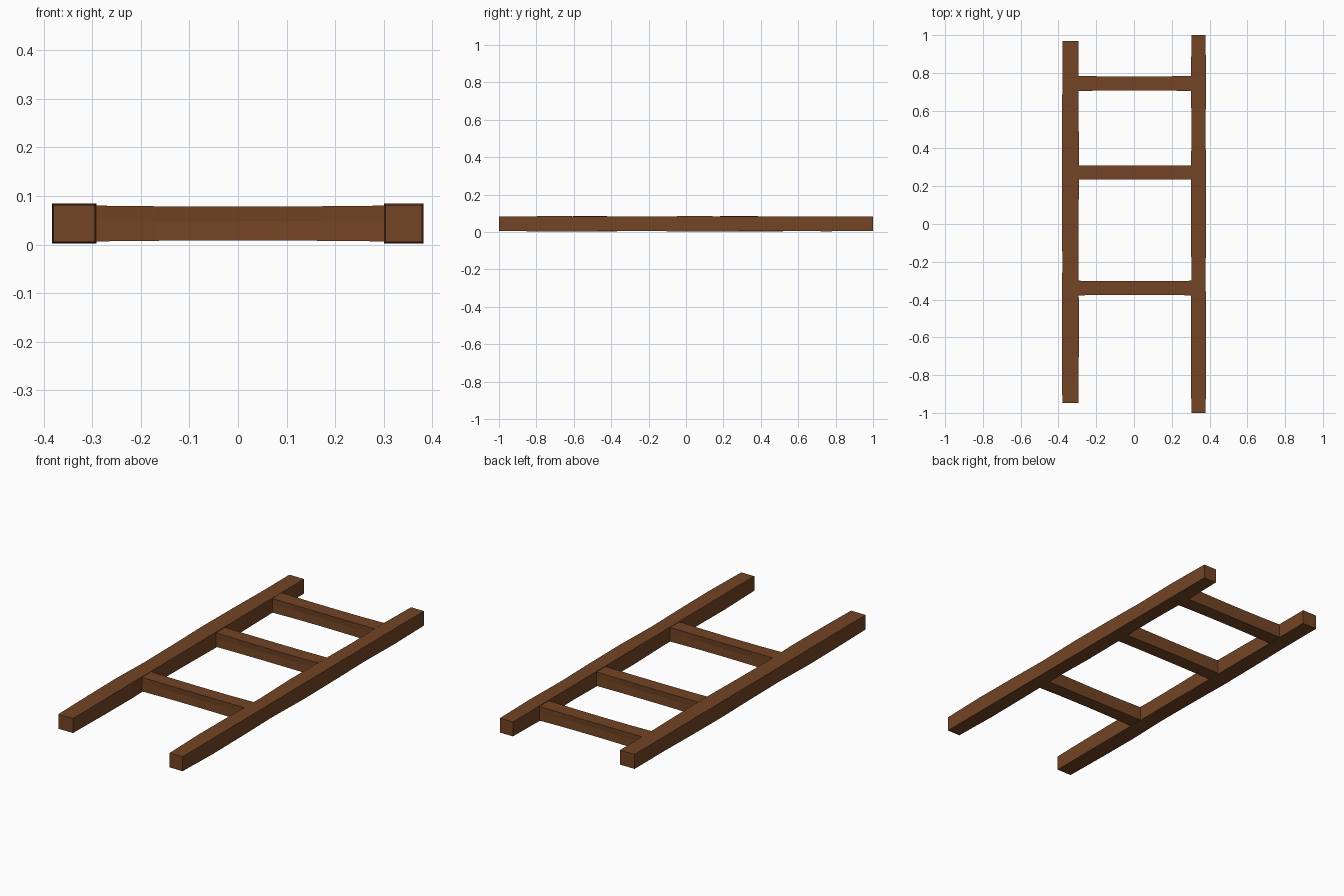
import bpy, bmesh
from mathutils import Vector

if "Cube" in bpy.data.objects:
    bpy.data.objects.remove(bpy.data.objects["Cube"])

wood = bpy.data.materials.new("brown wood")
wood.diffuse_color = (0.17, 0.058, 0.018, 1)
wood.use_nodes = True
wood.node_tree.nodes["Principled BSDF"].inputs["Base Color"].default_value = wood.diffuse_color


def beam(name, rings):
    """Closed beam skinned through matching rings of points."""
    bm = bmesh.new()
    loops = [[bm.verts.new(p) for p in ring] for ring in rings]
    n = len(loops[0])
    for a, b in zip(loops, loops[1:]):
        for i in range(n):
            j = (i + 1) % n
            bm.faces.new((a[i], a[j], b[j], b[i]))
    bm.faces.new(loops[0])
    bm.faces.new(loops[-1])
    bmesh.ops.recalc_face_normals(bm, faces=bm.faces[:])
    mesh = bpy.data.meshes.new(name)
    bm.to_mesh(mesh)
    bm.free()
    mesh.materials.append(wood)
    obj = bpy.data.objects.new(name, mesh)
    bpy.context.collection.objects.link(obj)
    return obj


def rail(name, x, half, y0, y1, swell):
    """Long rail whose section swells a little along its length."""
    rings = []
    for k, s in enumerate(swell):
        y = y0 + (y1 - y0) * k / (len(swell) - 1)
        w, h = half - 0.003 + s, 0.038 + s
        rings.append([Vector((x + sx * w, y, 0.0435 + sz * h))
                      for sx, sz in ((-1, -1), (1, -1), (1, 1), (-1, 1))])
    return beam(name, rings)


def rung(name, y, half, waist):
    """Cross bar, slimmer in the middle, with a shallow groove on both sides."""
    rings = []
    for x, t in ((-0.31, 0), (-0.17, 0.75), (0, 1), (0.17, 0.75), (0.32, 0)):
        w, h = half - waist * t, 0.037 - 0.002 * t
        g = w - 0.003 * t
        rings.append([Vector((x, y + a, 0.0435 + b)) for a, b in
                      ((-w, -h), (w, -h), (g, 0.005), (w, h), (-w, h), (-g, 0.005))])
    return beam(name, rings)


# Two uneven side rails
rail("left_rail", -0.337, 0.0455, -0.947, 0.968,
     (0.0, 0.002, 0.003, 0.0, 0.001, 0.003, 0.002, 0.0, 0.0))
rail("right_rail", 0.3415, 0.0405, -1.0, 1.0,
     (0.0, 0.003, 0.002, 0.0, 0.003, 0.002, 0.0, 0.002, 0.0))

# Three rungs
rung("lower_rung", -0.339, 0.039, 0.003)
rung("middle_rung", 0.272, 0.037, 0.0)
rung("upper_rung", 0.744, 0.040, 0.003)
